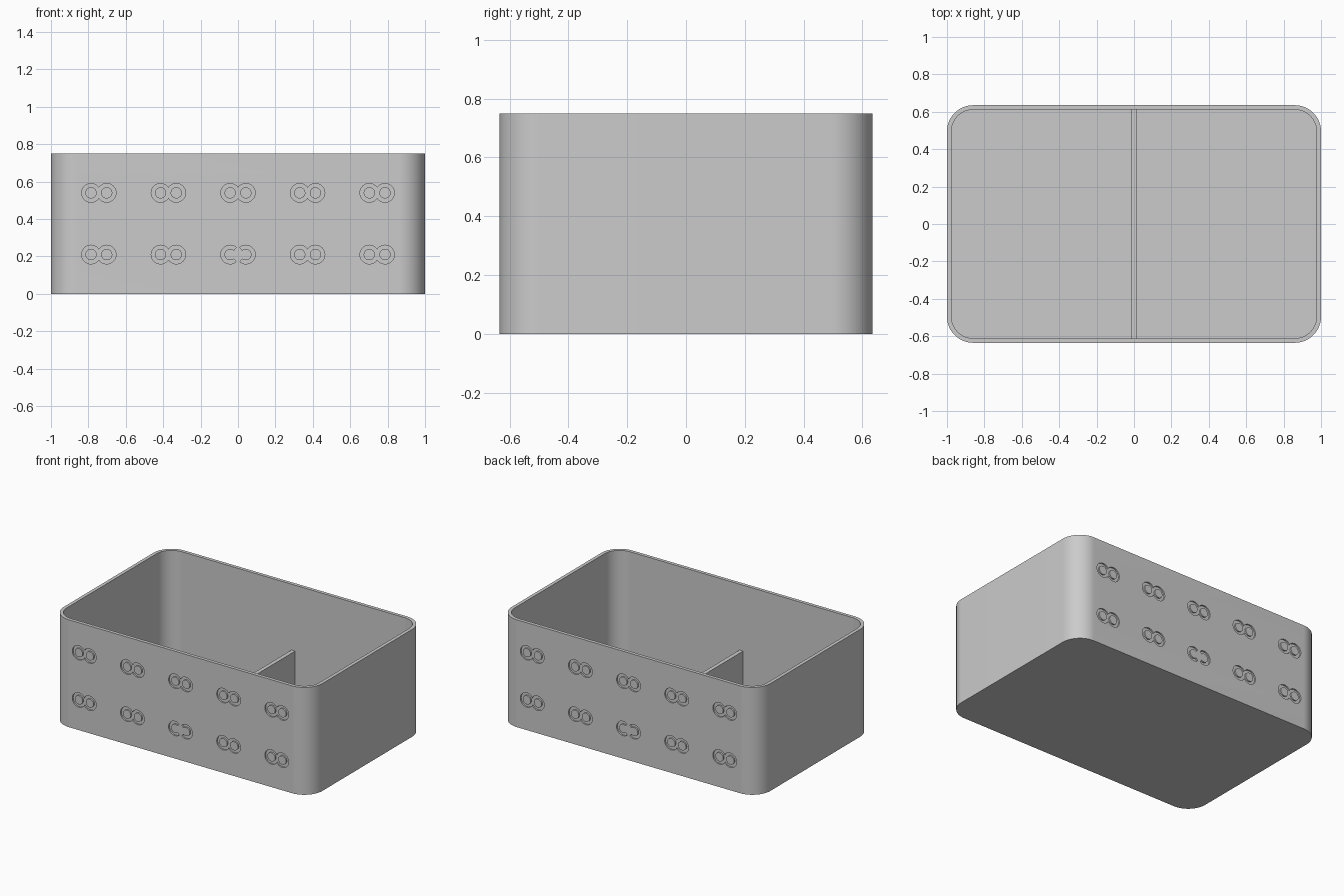
import bpy, bmesh, math
from mathutils import Matrix, Vector

if "Cube" in bpy.data.objects:
    bpy.data.objects.remove(bpy.data.objects["Cube"])

HALF_X, HALF_Y, HEIGHT = 1.0, 0.635, 0.75
WALL, FLOOR, RADIUS = 0.024, 0.024, 0.14
GROOVE = 0.01

grey = bpy.data.materials.new("light_grey")
grey.use_nodes = True
grey.diffuse_color = (0.6, 0.6, 0.6, 1)
grey.node_tree.nodes["Principled BSDF"].inputs["Base Color"].default_value = (0.6, 0.6, 0.6, 1)


def make_object(name, bm):
    bmesh.ops.recalc_face_normals(bm, faces=bm.faces)
    mesh = bpy.data.meshes.new(name)
    bm.to_mesh(mesh)
    bm.free()
    mesh.materials.append(grey)
    obj = bpy.data.objects.new(name, mesh)
    bpy.context.collection.objects.link(obj)
    return obj


def rounded_loop(bm, inset, z, steps=24):
    """Ring of vertices around a rounded rectangle."""
    r = RADIUS - inset
    verts = []
    for k, (sx, sy) in enumerate([(1, 1), (-1, 1), (-1, -1), (1, -1)]):
        for i in range(steps + 1):
            a = math.pi / 2 * (k + i / steps)
            verts.append(bm.verts.new((sx * (HALF_X - RADIUS) + r * math.cos(a),
                                       sy * (HALF_Y - RADIUS) + r * math.sin(a), z)))
    return verts


def bridge(bm, a, b):
    for i in range(len(a)):
        j = (i + 1) % len(a)
        bm.faces.new((a[i], a[j], b[j], b[i]))


def add_arc(bm, matrix, start, sweep, outer=0.05, inner=0.03, steps=40):
    """Closed ring, or capped arc, with a rectangular section."""
    closed = sweep >= 2 * math.pi
    sections = []
    for i in range(steps if closed else steps + 1):
        a = start + sweep * i / steps
        sections.append([bm.verts.new(matrix @ Vector((r * math.cos(a), d, r * math.sin(a))))
                         for r, d in ((inner, -GROOVE), (outer, -GROOVE),
                                      (outer, GROOVE), (inner, GROOVE))])
    for i in range(len(sections) - (0 if closed else 1)):
        bridge(bm, sections[i], sections[(i + 1) % len(sections)])
    if not closed:
        bm.faces.new(sections[0])
        bm.faces.new(sections[-1])


# Open tray: outer wall, rim, inner wall and floor
bm = bmesh.new()
loops = [rounded_loop(bm, inset, z) for inset, z in
         ((0, 0), (0, HEIGHT), (WALL, HEIGHT), (WALL, FLOOR))]
for lower, upper in zip(loops, loops[1:]):
    bridge(bm, lower, upper)
bm.faces.new(loops[0])
bm.faces.new(loops[-1])
box = make_object("box_shell", bm)

# Paired ring grooves, in two rows on the front and back
cutters = []
for side in (-1, 1):
    bm = bmesh.new()
    for face in (-1, 1):
        for row, z in enumerate((0.21, 0.54)):
            for col in range(-2, 3):
                place = Matrix.Translation((col * 0.372 + side * 0.042, face * HALF_Y, z))
                if row == 0 and col == 0:
                    # The lower middle pair is open towards its centre
                    start = math.radians(50 if side < 0 else 230)
                    add_arc(bm, place, start, math.radians(260))
                else:
                    add_arc(bm, place, 0, 2 * math.pi)
    cutter = make_object("ring_cutter", bm)
    cutter.hide_render = True
    cutters.append(cutter)
    cut = box.modifiers.new("ring_grooves", 'BOOLEAN')
    cut.operation, cut.solver, cut.object = 'DIFFERENCE', 'EXACT', cutter

# Apply the grooves and discard the cutters
bpy.context.view_layer.update()
carved = bpy.data.meshes.new_from_object(box.evaluated_get(bpy.context.evaluated_depsgraph_get()))
box.modifiers.clear()
box.data = carved
for cutter in cutters:
    bpy.data.objects.remove(cutter)
bpy.ops.object.select_all(action='DESELECT')
box.select_set(True)
bpy.context.view_layer.objects.active = box
bpy.ops.object.shade_smooth_by_angle(angle=math.radians(30))

# Low centre divider
bm = bmesh.new()
top, bottom = 0.29, FLOOR - 0.01
bmesh.ops.create_cube(bm, size=1, matrix=Matrix.Translation((0, 0, (top + bottom) / 2))
                      @ Matrix.Diagonal((0.028, 2 * (HALF_Y - WALL) + 0.01, top - bottom, 1)))
make_object("divider", bm)
